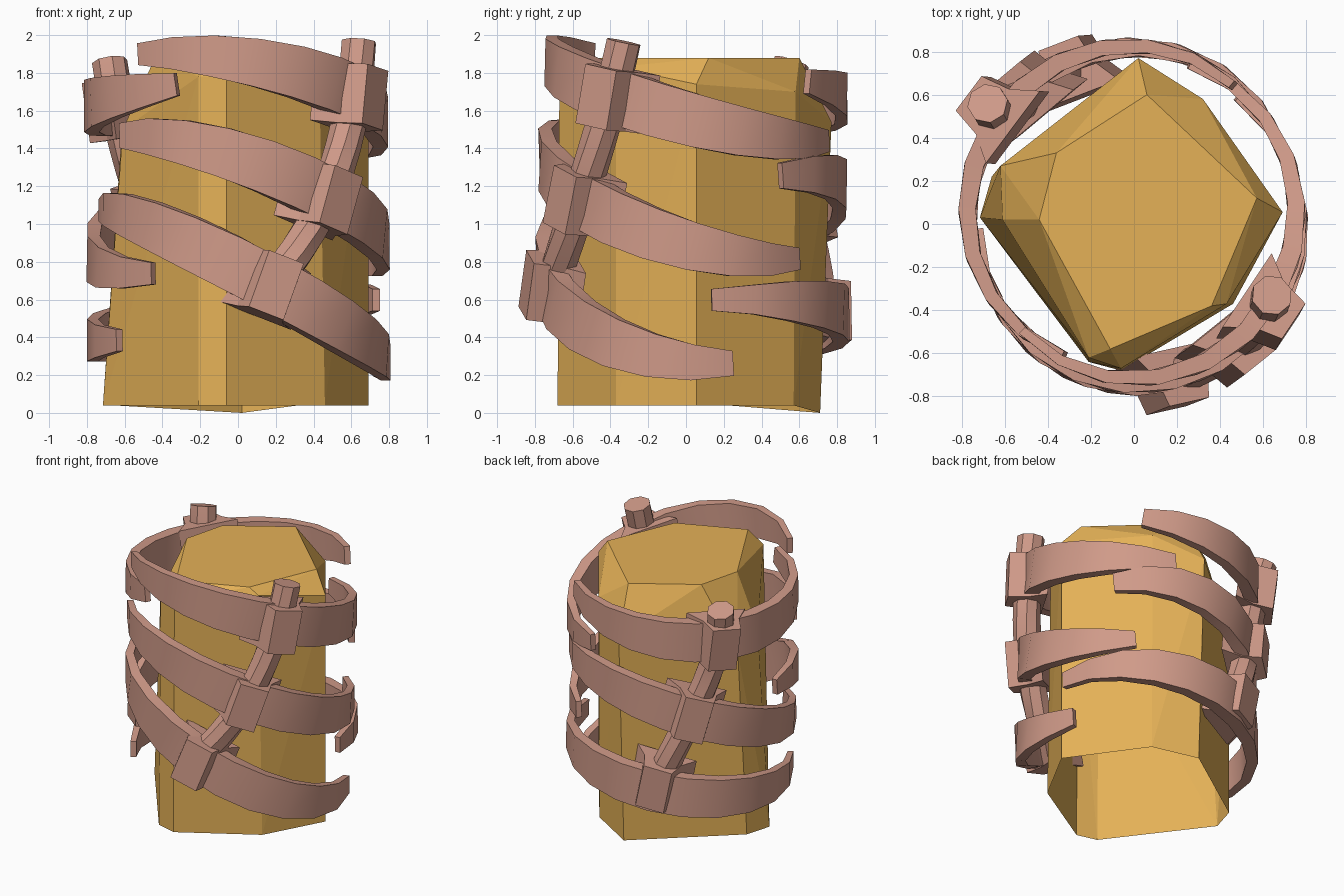
import bpy, bmesh, math
from mathutils import Vector

if "Cube" in bpy.data.objects:
    bpy.data.objects.remove(bpy.data.objects["Cube"])


def material(name, rgb):
    m = bpy.data.materials.new(name)
    m.diffuse_color = (*rgb, 1)
    m.use_nodes = True
    m.node_tree.nodes["Principled BSDF"].inputs["Base Color"].default_value = m.diffuse_color
    return m


AMBER = material("amber gold", (0.78, 0.44, 0.095))
BONE = material("dusty pink", (0.63, 0.325, 0.25))


def finish(bm, name, mat, smooth=False):
    bmesh.ops.recalc_face_normals(bm, faces=bm.faces)
    me = bpy.data.meshes.new(name)
    bm.to_mesh(me)
    bm.free()
    me.materials.append(mat)
    if smooth:
        me.shade_smooth()
        me.set_sharp_from_angle(angle=math.radians(30))
    ob = bpy.data.objects.new(name, me)
    bpy.context.collection.objects.link(ob)
    return ob


def loft(sections, name, smooth=False):
    """Skin a list of equal-sized point rings, with end caps."""
    bm = bmesh.new()
    rings = [[bm.verts.new(p) for p in s] for s in sections]
    n = len(rings[0])
    for a, b in zip(rings, rings[1:]):
        for i in range(n):
            j = (i + 1) % n
            bm.faces.new((a[i], a[j], b[j], b[i]))
    bm.faces.new(rings[0][::-1])
    bm.faces.new(rings[-1])
    return finish(bm, name, BONE, smooth)


# Faceted core: convex hull, open underneath
bm = bmesh.new()
for p in [
    # bottom rim
    (.69, .055, .04), (.46, -.37, .04), (-.06, -.68, .04), (-.21, -.64, .04),
    (-.715, .03, .04), (-.66, .22, .04), (.02, .71, 0), (.32, .57, .04),
    # shoulder
    (.69, .055, 1.74), (.43, -.37, 1.83), (-.06, -.67, 1.78), (-.21, -.62, 1.78),
    (-.61, .02, 1.5), (-.62, .27, 1.42), (.02, .77, 1.54), (.32, .58, 1.70),
    # top facet
    (.06, .60, 1.88), (.57, .12, 1.88), (.36, -.38, 1.88),
    (-.11, -.58, 1.88), (-.44, .02, 1.88), (-.36, .33, 1.88),
]:
    bm.verts.new(p)
res = bmesh.ops.convex_hull(bm, input=bm.verts)
junk = {v for v in res["geom_interior"] + res["geom_unused"]
        if isinstance(v, bmesh.types.BMVert)}
bmesh.ops.delete(bm, geom=list(junk), context='VERTS')
bmesh.ops.recalc_face_normals(bm, faces=bm.faces)
bmesh.ops.dissolve_limit(bm, angle_limit=math.radians(3), verts=bm.verts, edges=bm.edges)
bm.normal_update()
bmesh.ops.delete(bm, geom=[f for f in bm.faces if f.normal.z < -0.8], context='FACES')
finish(bm, "crystal_core", AMBER)


def rib(name, centre, ang, z0, tilt, lift, d0, d1):
    """Tapered band along a tilted ring, from angle offset d0 to d1."""
    def point(d, r):
        a = math.radians(ang + d)
        q = math.radians(d)
        return Vector((centre[0] + r * math.cos(a), centre[1] + r * math.sin(a),
                       z0 - tilt * math.sin(q) + lift * (1 - math.cos(q))))
    secs = []
    n = 12
    for i in range(n + 1):
        d = d0 + (d1 - d0) * i / n
        t = min(1, abs(d) / 100)
        h = 0.29 * (1 - 0.60 * t ** 2.4)
        th = 0.10 - 0.06 * t
        p = point(d, 0.795 - 0.03 * t ** 4 - th / 2)
        tan = (point(d + 1, .75) - point(d - 1, .75)).normalized()
        a = math.radians(ang + d)
        out = Vector((math.cos(a), math.sin(a), 0))
        up = out.cross(tan).normalized()
        secs.append([p + out * th / 2 * s + up * h / 2 * u
                     for s, u in ((-1, -1), (1, -1), (1, 1), (-1, 1))])
    loft(secs, name, True)


def curve(pts):
    """Smooth cubic through four points, as a function of height."""
    def f(z):
        out = Vector((0, 0, 0))
        for i, p in enumerate(pts):
            w = 1.0
            for j, q in enumerate(pts):
                if j != i:
                    w *= (z - q[2]) / (p[2] - q[2])
            out += Vector(p) * w
        return out
    return f


BLOCK = ((-.21, -.12), (.21, -.12), (.13, .0), (.10, .14), (-.10, .14), (-.13, .0))


def ribcage(side, axis, path, ribs):
    f = curve(path)

    def frame(z, upright=0.0):
        p = f(z)
        ax = (f(z + .02) - f(z - .02)).normalized()
        ax = ax.lerp(Vector((0, 0, 1)), upright).normalized()
        out = Vector((p.x - axis[0], p.y - axis[1], 0))
        out = (out - ax * out.dot(ax)).normalized()
        return p, ax, out, ax.cross(out)

    # Octagonal spine rod
    top, low = path[0][2], path[3][2] - .04
    secs = []
    for i in range(13):
        p, ax, out, side_v = frame(top + (low - top) * i / 12)
        secs.append([p + (out * math.cos(k * math.pi / 4) + side_v * math.sin(k * math.pi / 4)) * .095
                     for k in range(8)])
    loft(secs, side + "_spine_rod", True)

    # Vertebra blocks and their ribs
    for k, args in enumerate(ribs, 1):
        p, ax, out, side_v = frame(path[k][2], .35 if k < 3 else .5)
        loft([[p + side_v * u + out * v + ax * h for u, v in BLOCK] for h in (-.16, .16)],
             f"{side}_vertebra_{k}")
        rib(f"{side}_rib_{k}", *args)


ribcage("front", (.01, 0),
        [(.64, -.33, 1.965), (.61, -.40, 1.67), (.46, -.56, 1.13), (.17, -.71, .67)],
        [((.00, .04), -31, 1.67, .235, 0, -103, 101),
         ((.01, .01), -50, 1.14, .33, 0, -96, 101),
         ((.025, .0), -77, .67, .41, 0, -101, 96)])

ribcage("back", (-.02, .06),
        [(-.68, .56, 1.86), (-.635, .52, 1.61), (-.48, .61, 1.06), (-.27, .71, .53)],
        [((-.02, .07), 147, 1.61, .01, .12, -97, 99),
         ((-.01, .06), 131, 1.04, .26, -.04, -95, 103),
         ((-.01, .07), 112, .48, .11, .01, -107, 102)])
